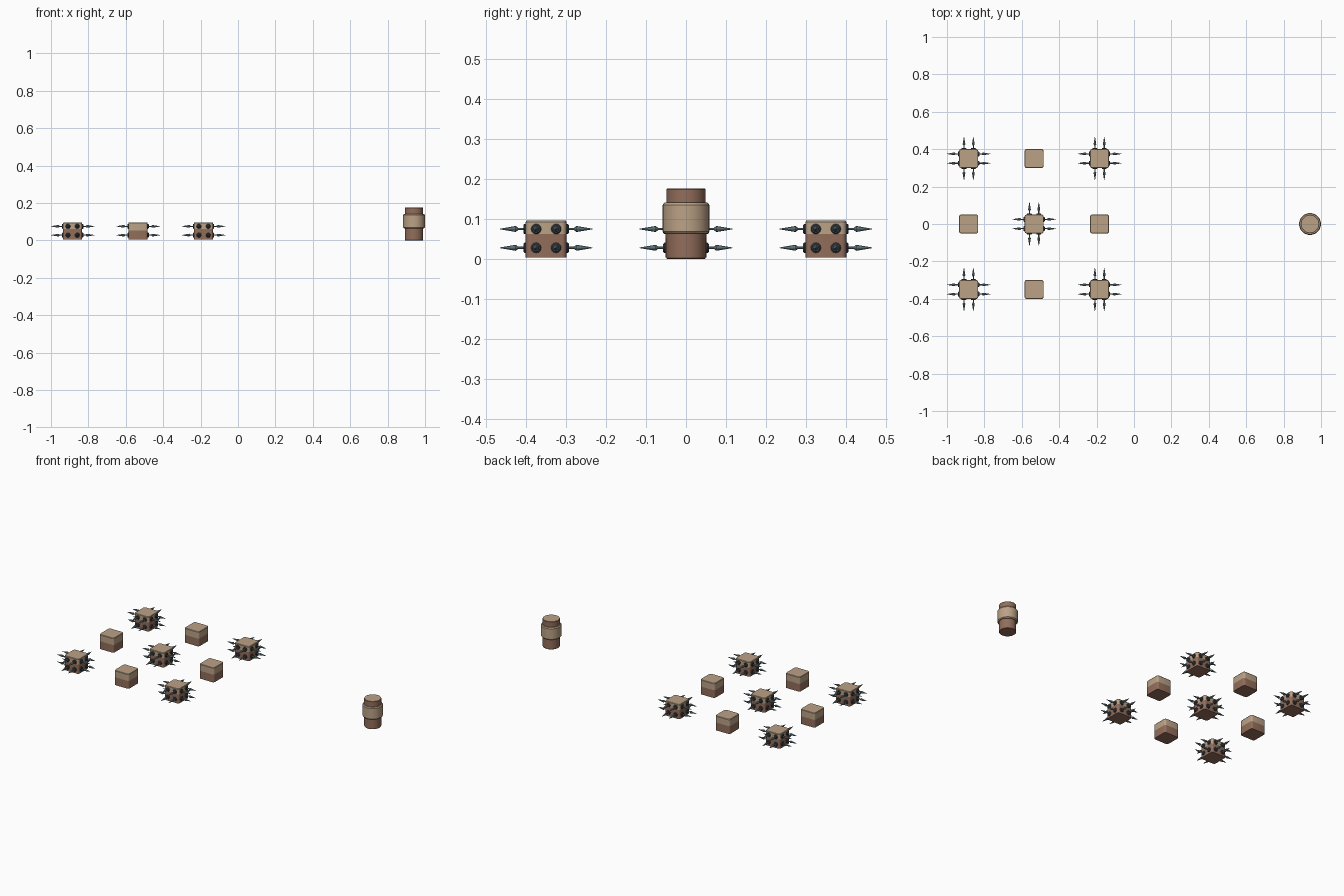
import bpy, bmesh, math
from mathutils import Matrix, Vector

if "Cube" in bpy.data.objects:
    bpy.data.objects.remove(bpy.data.objects["Cube"])


def material(name, rgb):
    m = bpy.data.materials.new(name)
    m.diffuse_color = (*rgb, 1)
    m.use_nodes = True
    m.node_tree.nodes["Principled BSDF"].inputs["Base Color"].default_value = m.diffuse_color
    return m


TAN = material("tan", (0.50, 0.36, 0.24))
BROWN = material("brown", (0.29, 0.155, 0.105))
DARK = material("dark metal", (0.045, 0.055, 0.065))
STEEL = material("blue steel", (0.17, 0.25, 0.28))


def circle(r, n=32):
    return [(r * math.cos(2 * math.pi * i / n), r * math.sin(2 * math.pi * i / n))
            for i in range(n)]


def rounded_square(h, r=0.012, seg=4):
    pts = []
    for k in range(4):
        cx, cy = [(1, 1), (-1, 1), (-1, -1), (1, -1)][k]
        for i in range(seg + 1):
            a = math.pi / 2 * (k + i / seg)
            pts.append((cx * (h - r) + r * math.cos(a), cy * (h - r) + r * math.sin(a)))
    return pts


def loft(bm, outline, levels, mats, matrix=Matrix()):
    """Stack of outlines (size, z), closed at both ends; mats holds one index per band."""
    rings = [[bm.verts.new(matrix @ Vector((x, y, z))) for x, y in outline(s)]
             for s, z in levels]
    for a, b, m in zip(rings, rings[1:], mats):
        for i in range(len(a)):
            j = (i + 1) % len(a)
            bm.faces.new((a[i], a[j], b[j], b[i])).material_index = m
    bm.faces.new(rings[0][::-1]).material_index = mats[0]
    bm.faces.new(rings[-1]).material_index = mats[-1]


def finish(bm, name, loc, mats):
    me = bpy.data.meshes.new(name)
    bm.to_mesh(me)
    bm.free()
    for m in mats:
        me.materials.append(m)
    ob = bpy.data.objects.new(name, me)
    ob.location = loc
    bpy.context.collection.objects.link(ob)
    bpy.ops.object.select_all(action='DESELECT')
    ob.select_set(True)
    bpy.context.view_layer.objects.active = ob
    bpy.ops.object.shade_smooth_by_angle(angle=math.radians(30))


# Two-tone block: brown below, tan above
def block(loc, split, name):
    bm = bmesh.new()
    loft(bm, rounded_square,
         [(0.051, 0.004), (0.051, split), (0.051, 0.093), (0.049, 0.096)], [0, 1, 1])
    finish(bm, name, loc, [BROWN, TAN])


# Four spikes on each of the four block sides
def spikes(loc):
    base, tips = bmesh.new(), bmesh.new()
    for k in range(4):
        turn = Matrix.Rotation(k * math.pi / 2, 4, 'Z')
        for u in (-0.025, 0.025):
            for z in (0.028, 0.075):
                m = turn @ Matrix.Translation((0, u, z)) @ Matrix.Rotation(math.pi / 2, 4, 'Y')
                loft(base, lambda r: circle(r, 12),
                     [(0.013, 0.048), (0.013, 0.054), (0.010, 0.057)], [0, 0], m)
                loft(tips, lambda r: circle(r, 8),
                     [(0.003, 0.055), (0.003, 0.070), (0.0075, 0.076), (0.0055, 0.088),
                      (0.0008, 0.116)],
                     [0, 0, 0, 0], m)
    finish(base, "spike_mounts", loc, [DARK])
    finish(tips, "spikes", loc, [STEEL])


# Checkerboard of spiked and plain blocks
for i in range(3):
    for j in range(3):
        loc = (-0.884 + 0.35 * i, -0.35 + 0.35 * j, 0)
        if (i + j) % 2 == 0:
            block(loc, 0.062, "spiked_block")
            spikes(loc)
        else:
            block(loc, 0.053, "plain_block")

# Separate round post with a wide sleeve
bm = bmesh.new()
loft(bm, circle, [(0.047, 0), (0.049, 0.002), (0.049, 0.174), (0.0475, 0.176)], [0, 0, 0])
for f in bm.faces:
    if len(f.verts) > 4 and f.calc_center_median().z > 0.1:
        f.material_index = 1
finish(bm, "post", (0.941, 0, 0), [BROWN, TAN])

bm = bmesh.new()
loft(bm, circle,
     [(0.054, 0.064), (0.0585, 0.069), (0.0585, 0.135), (0.054, 0.141)], [0, 0, 0])
finish(bm, "post_sleeve", (0.941, 0, 0), [TAN])
